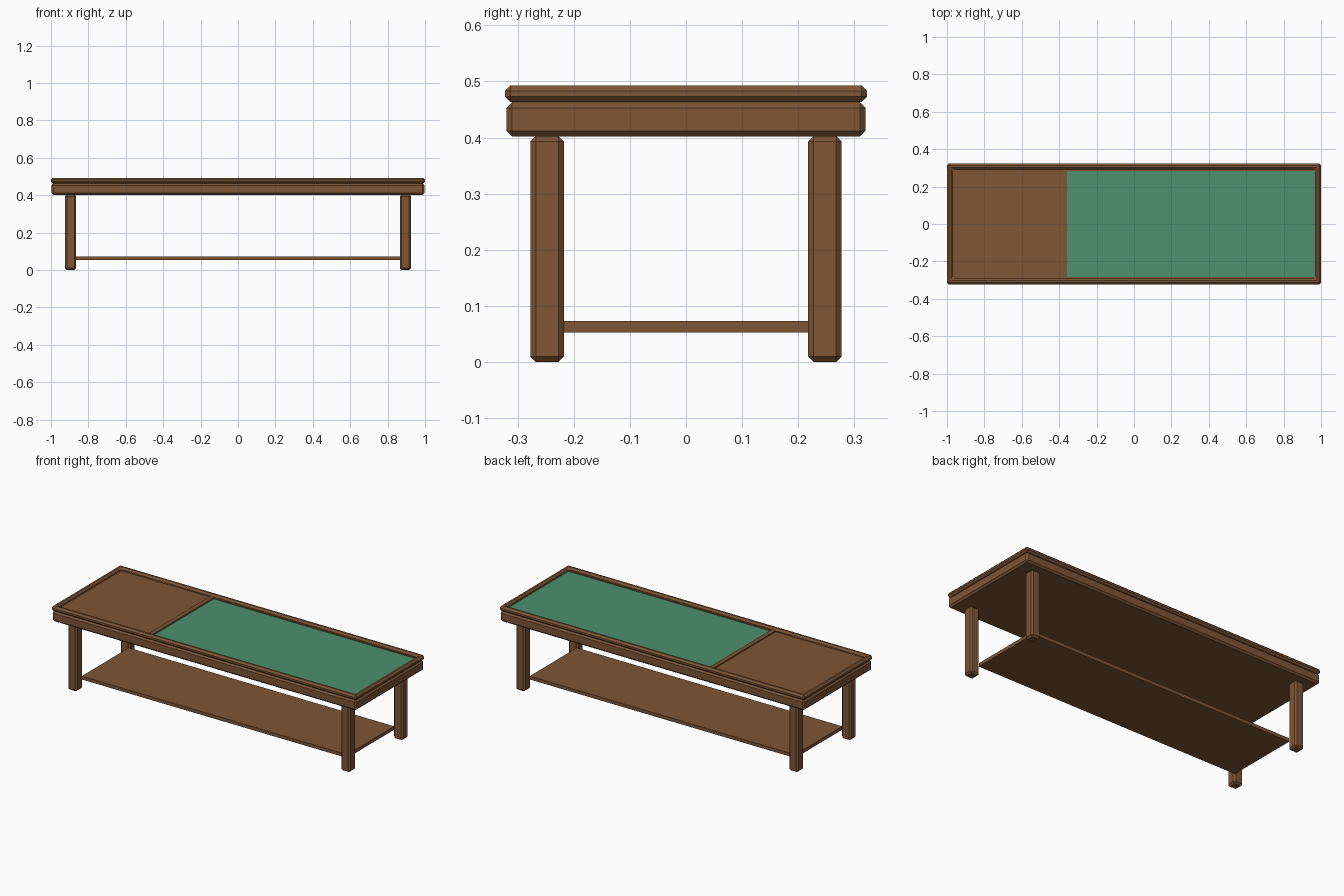
import bpy, bmesh

if "Cube" in bpy.data.objects:
    bpy.data.objects.remove(bpy.data.objects["Cube"])


def material(name, rgb):
    m = bpy.data.materials.new(name)
    m.diffuse_color = (*rgb, 1)
    m.use_nodes = True
    m.node_tree.nodes["Principled BSDF"].inputs["Base Color"].default_value = m.diffuse_color
    return m


wood = material("brown_wood", (0.21, 0.093, 0.037))
felt = material("green_felt", (0.075, 0.28, 0.15))


def finish(name, bm, mat, bevel):
    bmesh.ops.recalc_face_normals(bm, faces=bm.faces)
    me = bpy.data.meshes.new(name)
    bm.to_mesh(me)
    bm.free()
    me.materials.append(mat)
    ob = bpy.data.objects.new(name, me)
    bpy.context.collection.objects.link(ob)
    if bevel:
        mod = ob.modifiers.new("chamfer", 'BEVEL')
        mod.width = bevel
        mod.segments = 1
    return ob


def box(name, x, y, z, mat=wood, bevel=0.0):
    """Box from (min, max) ranges on each axis."""
    bm = bmesh.new()
    bmesh.ops.create_cube(bm, size=1)
    for v in bm.verts:
        v.co = [r[0] if c < 0 else r[1] for c, r in zip(v.co, (x, y, z))]
    return finish(name, bm, mat, bevel)


def frame(name, outer, inner, z, bevel):
    """Rectangular ring, with half sizes outer and inner."""
    bm = bmesh.new()
    section = [(outer, z[0]), (outer, z[1]), (inner, z[1]), (inner, z[0])]
    rings = [[bm.verts.new((sx * h[0], sy * h[1], k)) for h, k in section]
             for sx, sy in ((1, 1), (-1, 1), (-1, -1), (1, -1))]
    for i in range(4):
        a, b = rings[i], rings[(i + 1) % 4]
        for j in range(4):
            k = (j + 1) % 4
            bm.faces.new((a[j], a[k], b[k], b[j]))
    return finish(name, bm, wood, bevel)


# Legs
for sx, side in ((-1, "left"), (1, "right")):
    for sy, end in ((-1, "front"), (1, "back")):
        cx, cy = sx * 0.895, sy * 0.2475
        box(f"{end}_{side}_leg", (cx - 0.03, cx + 0.03), (cy - 0.03, cy + 0.03),
            (0, 0.403), bevel=0.01)

# Lower shelf
box("shelf", (-0.87, 0.87), (-0.22, 0.22), (0.053, 0.073))

# Table body and raised rim
box("table_body", (-0.997, 0.997), (-0.32, 0.32), (0.402, 0.463), bevel=0.01)
frame("rim", (1.0, 0.323), (0.97, 0.291), (0.463, 0.493), 0.01)

# Recessed top: wood panel, divider, felt surface with its side strips
box("wood_panel", (-0.975, -0.384), (-0.296, 0.296), (0.46, 0.476))
box("divider", (-0.384, -0.358), (-0.296, 0.296), (0.46, 0.483))
box("felt_surface", (-0.358, 0.975), (-0.296, 0.296), (0.46, 0.475), felt)
for sy, end in ((-1, "front"), (1, "back")):
    y = sorted((sy * 0.284, sy * 0.296))
    box(f"{end}_felt_strip", (-0.358, 0.975), y, (0.46, 0.48))
